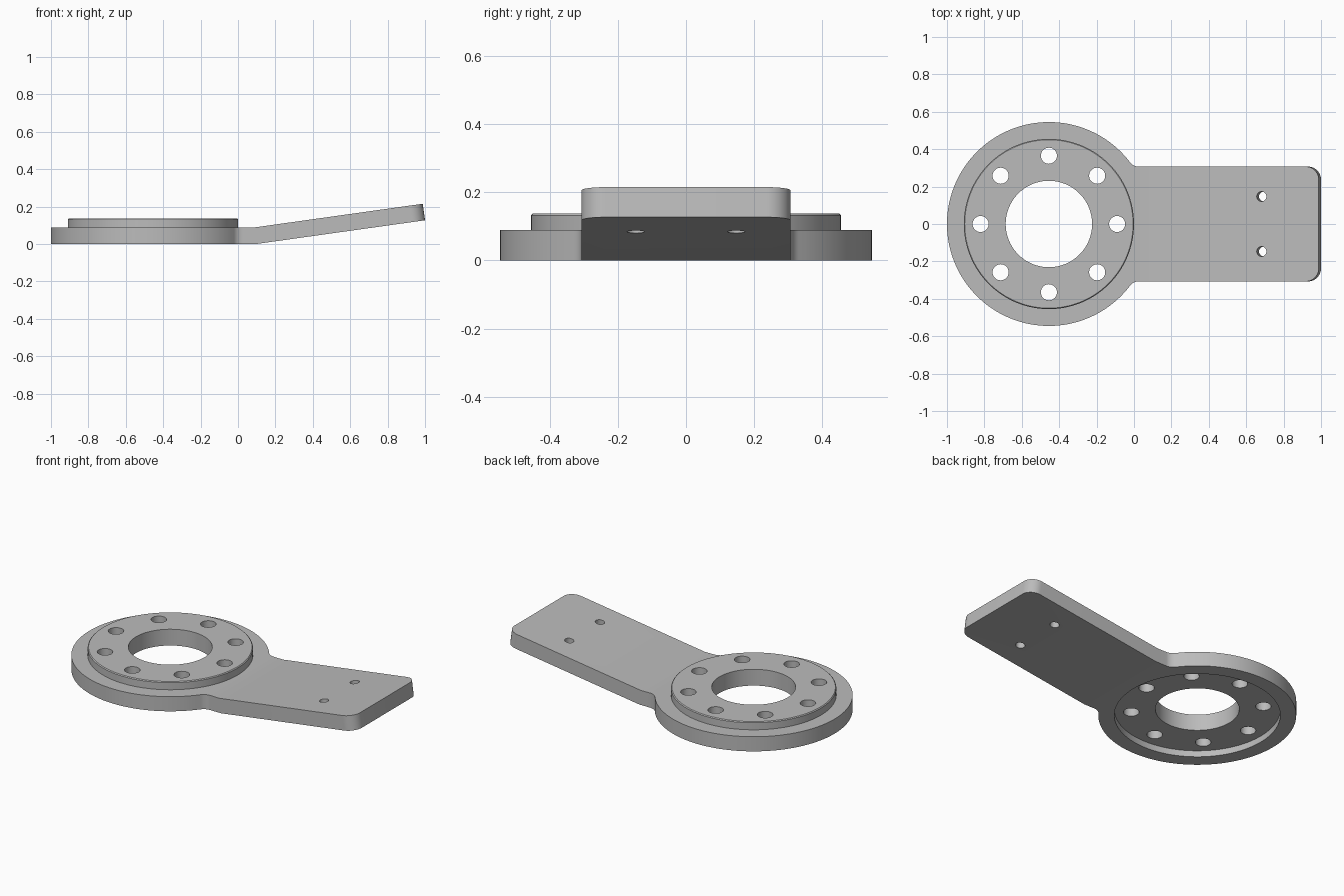
import bpy, bmesh
from math import sin, cos, pi, radians, atan2, sqrt
from mathutils import Vector, Matrix

if "Cube" in bpy.data.objects:
    bpy.data.objects.remove(bpy.data.objects["Cube"])

CX, R = -0.455, 0.545          # disc centre and radius
T, HALF_W = 0.089, 0.307       # plate thickness, arm half width
BEND_X, TILT = 0.1, radians(8)
ARM_END = BEND_X + 0.9 / cos(TILT)
CORNER, FILLET = 0.07, 0.06
BEND = (Matrix.Translation((BEND_X, 0, 0)) @ Matrix.Rotation(-TILT, 4, 'Y')
        @ Matrix.Translation((-BEND_X, 0, 0)))

metal = bpy.data.materials.new("grey metal")
metal.use_nodes = True
GREY = (0.5, 0.5, 0.5, 1)
metal.diffuse_color = GREY
metal.node_tree.nodes["Principled BSDF"].inputs["Base Color"].default_value = GREY


def make_object(name, bm):
    bmesh.ops.recalc_face_normals(bm, faces=bm.faces)
    mesh = bpy.data.meshes.new(name)
    bm.to_mesh(mesh)
    bm.free()
    obj = bpy.data.objects.new(name, mesh)
    bpy.context.collection.objects.link(obj)
    mesh.materials.append(metal)
    return obj


def arc(cx, cy, r, start, end, n):
    return [(cx + r * cos(a), cy + r * sin(a))
            for a in (start + (end - start) * i / n for i in range(n + 1))]


def cylinder(name, x, y, r, z0, z1, sides=48, chamfer=0.0, matrix=None):
    bm = bmesh.new()
    rings = [(r, z0), (r, z1 - chamfer)]
    if chamfer:
        rings.append((r - chamfer, z1))
    loops = [[bm.verts.new((x + rr * cos(2 * pi * i / sides), y + rr * sin(2 * pi * i / sides), z))
              for i in range(sides)] for rr, z in rings]
    for low, high in zip(loops, loops[1:]):
        for i in range(sides):
            j = (i + 1) % sides
            bm.faces.new((low[i], low[j], high[j], high[i]))
    bm.faces.new(loops[0])
    bm.faces.new(loops[-1])
    if matrix:
        bm.transform(matrix)
    return make_object(name, bm)


def combine(target, tool, operation):
    mod = target.modifiers.new(operation.lower(), 'BOOLEAN')
    mod.operation, mod.solver, mod.object = operation, 'EXACT', tool
    tool.hide_render = True
    bpy.context.view_layer.objects.active = target
    bpy.ops.object.modifier_apply(modifier=mod.name)
    bpy.data.objects.remove(tool)


# Half outline: arm end corner, neck fillet, then round the disc
fy = HALF_W + FILLET
fx = CX + sqrt((R + FILLET) ** 2 - fy ** 2)
neck = atan2(fy, fx - CX)
half = arc(ARM_END - CORNER, HALF_W - CORNER, CORNER, 0, pi / 2, 12)
half += arc(fx, fy, FILLET, -pi / 2, neck - pi, 10)
half += arc(CX, 0, R, neck, pi, 64)[1:]
outline = half + [(x, -y) for x, y in reversed(half[:-1])]

# Plate, with the arm folded upward at the bend line
bm = bmesh.new()
base = bm.faces.new([bm.verts.new((x, y, 0)) for x, y in outline])
top = bmesh.ops.extrude_face_region(bm, geom=[base])
bmesh.ops.translate(bm, vec=(0, 0, T),
                    verts=[v for v in top["geom"] if isinstance(v, bmesh.types.BMVert)])
bmesh.ops.bisect_plane(bm, geom=bm.verts[:] + bm.edges[:] + bm.faces[:],
                       plane_co=(BEND_X, 0, 0), plane_no=(1, 0, 0))
for v in bm.verts:
    if v.co.x > BEND_X - 1e-5:
        v.co = BEND @ v.co
plate = make_object("mounting_plate", bm)

# Raised boss above, matching shallow recess below
combine(plate, cylinder("raised_boss", CX, 0, 0.455, 0.06, 0.137, 128, 0.005), 'UNION')
combine(plate, cylinder("recess_cutter", CX, 0, 0.457, -0.1, 0.038, 128), 'DIFFERENCE')

# Centre bore and ring of bolt holes
combine(plate, cylinder("bore_cutter", CX, 0, 0.231, -0.1, 0.3, 96), 'DIFFERENCE')
for i in range(8):
    a = i * pi / 4
    combine(plate, cylinder("bolt_cutter", CX + 0.365 * cos(a), 0.365 * sin(a),
                            0.043, -0.1, 0.3, 32), 'DIFFERENCE')

# Two small holes square to the tilted arm
for side in (-1, 1):
    combine(plate, cylinder("arm_hole_cutter", 0.7, side * 0.147, 0.026, -0.1, 0.3, 32,
                            matrix=BEND), 'DIFFERENCE')

bpy.ops.object.select_all(action='DESELECT')
plate.select_set(True)
bpy.context.view_layer.objects.active = plate
bpy.ops.object.shade_smooth_by_angle(angle=radians(30))
